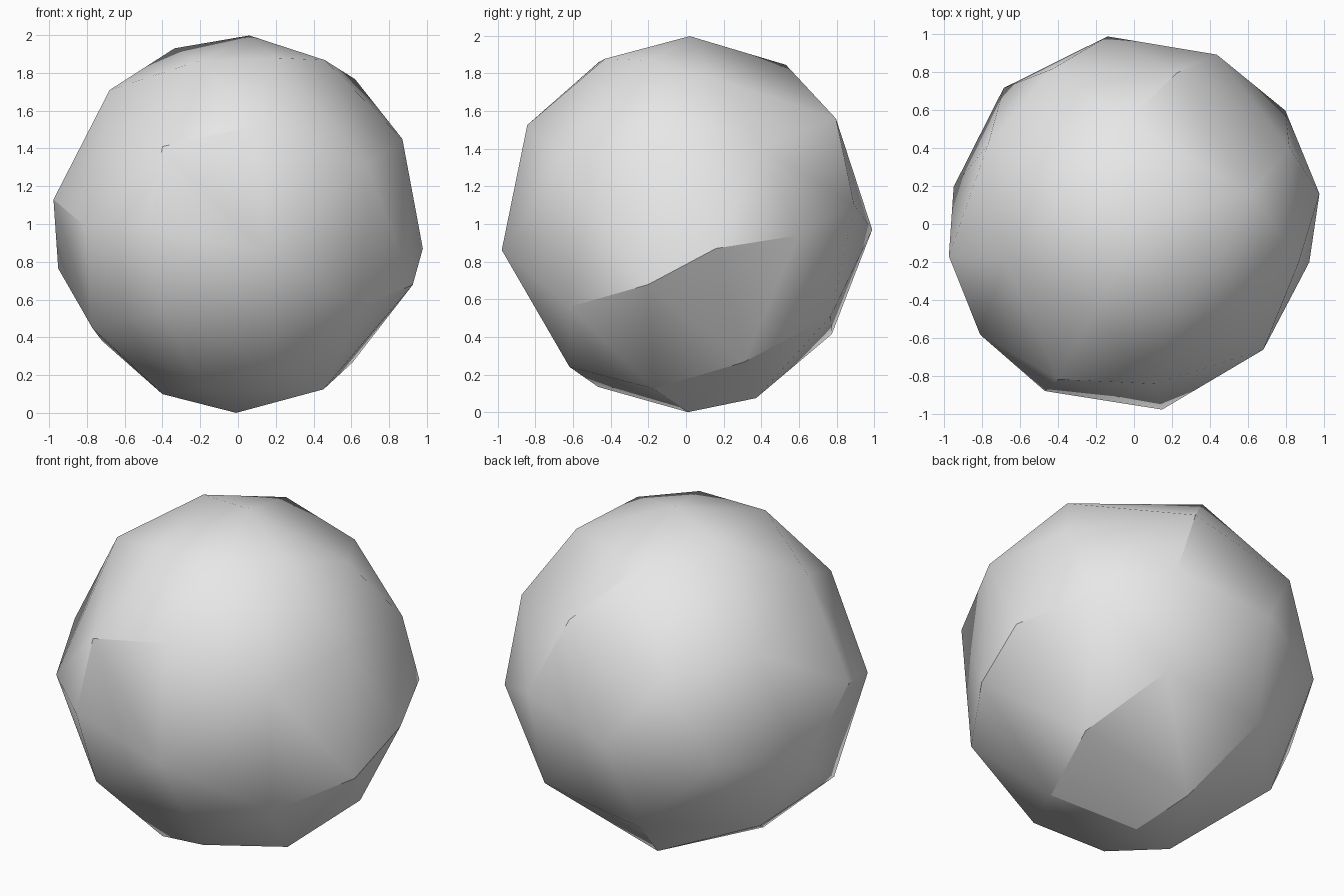
import bpy
import bmesh
import math
from mathutils import Vector

cube = bpy.data.objects.get("Cube")
if cube:
    bpy.data.objects.remove(cube, do_unlink=True)

# Corner directions of the faceted ball, from the top ring down
DIRECTIONS = [
    # cap
    (.06, .02, 1.0), (.46, -.19, .87), (.63, .17, .78), (.21, -.43, .88),
    (-.21, -.46, .86), (-.34, .15, .94), (-.05, .54, .86), (-.69, -.19, .72),
    # upper ring
    (-.40, -.82, .41), (.11, -.85, .53), (.69, -.67, .31), (.87, -.20, .45),
    (.81, .40, .40), (.23, .81, .57), (-.43, .82, .38), (-.77, .42, .48),
    # equator
    (.15, -.99, -.14), (-.47, -.88, -.04), (-.82, -.59, -.01),
    (-.98, -.17, .13), (-.69, .72, -.11), (-.14, .99, -.03),
    (.44, .90, .10), (.80, .60, -.06), (.98, .16, -.13),
    # lower ring
    (.92, -.20, -.32), (.65, -.62, -.44), (-.40, -.78, -.47),
    (-.77, -.32, -.55), (-.97, .20, -.24), (-.73, .32, -.63),
    (-.24, .78, -.59), (.41, .77, -.49), (.61, .31, -.74),
    # base
    (.20, -.62, -.76), (-.18, -.47, -.87), (.45, -.17, -.87),
    (-.40, -.17, -.90), (-.07, .37, -.92), (-.01, .01, -1.0),
]

# Plain grey surface
grey = bpy.data.materials.new("plain_grey")
colour = (0.8, 0.8, 0.8, 1.0)
grey.use_nodes = True
grey.diffuse_color = colour
for node in grey.node_tree.nodes:
    if node.type == 'BSDF_PRINCIPLED':
        node.inputs["Base Color"].default_value = colour

# Ball: the convex skin around points on a unit sphere
bm = bmesh.new()
for d in DIRECTIONS:
    bm.verts.new(Vector(d).normalized() + Vector((0, 0, 1)))
bmesh.ops.convex_hull(bm, input=bm.verts[:])
bmesh.ops.recalc_face_normals(bm, faces=bm.faces[:])
mesh = bpy.data.meshes.new("faceted_ball")
bm.to_mesh(mesh)
bm.free()
mesh.materials.append(grey)
ball = bpy.data.objects.new("faceted_ball", mesh)
bpy.context.collection.objects.link(ball)

# Soft shading, with only the steepest edges left sharp
bpy.ops.object.select_all(action='DESELECT')
ball.select_set(True)
bpy.context.view_layer.objects.active = ball
bpy.ops.object.shade_smooth_by_angle(angle=math.radians(30))
